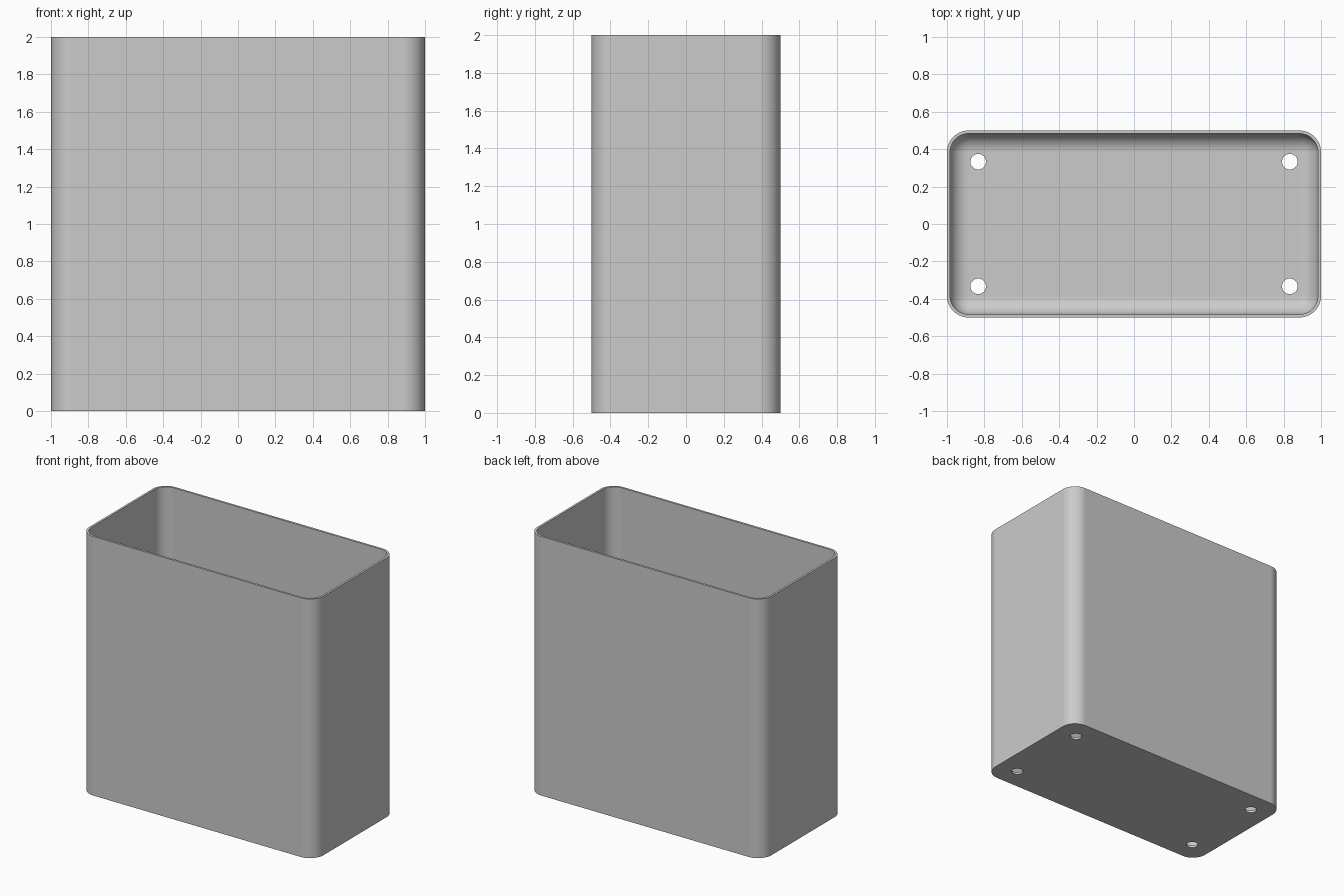
import bpy, bmesh
from math import sin, cos, pi, radians

cube = bpy.data.objects.get("Cube")
if cube:
    bpy.data.objects.remove(cube)

HALF_X, HALF_Y, HEIGHT = 1.0, 0.5, 2.0
WALL, FILLET = 0.0167, 0.1
OUTER_R = WALL + FILLET
SEG = 14

grey = bpy.data.materials.new("grey plastic")
grey.use_nodes = True
colour = (0.6, 0.6, 0.6, 1)
grey.diffuse_color = colour
grey.node_tree.nodes["Principled BSDF"].inputs["Base Color"].default_value = colour


def ring(bm, radius, z):
    """Rounded rectangle whose corner centres stay fixed."""
    cx, cy = HALF_X - OUTER_R, HALF_Y - OUTER_R
    verts = []
    for i, (sx, sy) in enumerate([(1, 1), (-1, 1), (-1, -1), (1, -1)]):
        for k in range(SEG + 1):
            a = (i + k / SEG) * pi / 2
            verts.append(bm.verts.new((sx * cx + radius * cos(a),
                                       sy * cy + radius * sin(a), z)))
    return verts


# Open bin: outer wall, flat rim, inner wall, then a rounded inner floor edge
profile = [(OUTER_R, 0), (OUTER_R, HEIGHT), (FILLET, HEIGHT)]
for k in range(SEG):
    a = k / SEG * pi / 2
    profile.append((FILLET * cos(a), WALL + FILLET * (1 - sin(a))))

bm = bmesh.new()
rings = [ring(bm, r, z) for r, z in profile]
for lower, upper in zip(rings, rings[1:]):
    for i in range(len(lower)):
        j = (i + 1) % len(lower)
        bm.faces.new((lower[i], lower[j], upper[j], upper[i]))
bm.faces.new(rings[0][::-1])

# Inner floor: the last ring shrinks to the rectangle of corner centres
cx, cy = HALF_X - OUTER_R, HALF_Y - OUTER_R
corners = [bm.verts.new((x * cx, y * cy, WALL))
           for x, y in [(1, 1), (-1, 1), (-1, -1), (1, -1)]]
last, n = rings[-1], SEG + 1
for c in range(4):
    d = (c + 1) % 4
    for k in range(SEG):
        bm.faces.new((last[c * n + k], last[c * n + k + 1], corners[c]))
    bm.faces.new((last[c * n + SEG], last[d * n], corners[d], corners[c]))
bm.faces.new(corners)
bmesh.ops.recalc_face_normals(bm, faces=bm.faces)
mesh = bpy.data.meshes.new("bin_body")
bm.to_mesh(mesh)
bm.free()
mesh.materials.append(grey)
body = bpy.data.objects.new("bin_body", mesh)
bpy.context.collection.objects.link(body)

# Four drain holes through the floor
bpy.ops.object.select_all(action="DESELECT")
cutters = []
for x in (-0.833, 0.833):
    for y in (-0.333, 0.333):
        bpy.ops.mesh.primitive_cylinder_add(vertices=40, radius=0.0417, depth=0.2,
                                            location=(x, y, 0))
        cutter = bpy.context.object
        cutter.name = "hole_cutter"
        cutter.hide_render = True
        cutter.data.materials.append(grey)
        cutters.append(cutter)
        mod = body.modifiers.new("drain_hole", "BOOLEAN")
        mod.operation, mod.solver, mod.object = "DIFFERENCE", "EXACT", cutter

bpy.ops.object.select_all(action="DESELECT")
body.select_set(True)
bpy.context.view_layer.objects.active = body
for mod in list(body.modifiers):
    bpy.ops.object.modifier_apply(modifier=mod.name)
for cutter in cutters:
    bpy.data.objects.remove(cutter)

# Smooth rounded corners, sharp rim and hole edges
bpy.ops.object.shade_smooth_by_angle(angle=radians(30))
weighted = body.modifiers.new("even_normals", "WEIGHTED_NORMAL")
weighted.keep_sharp = True
